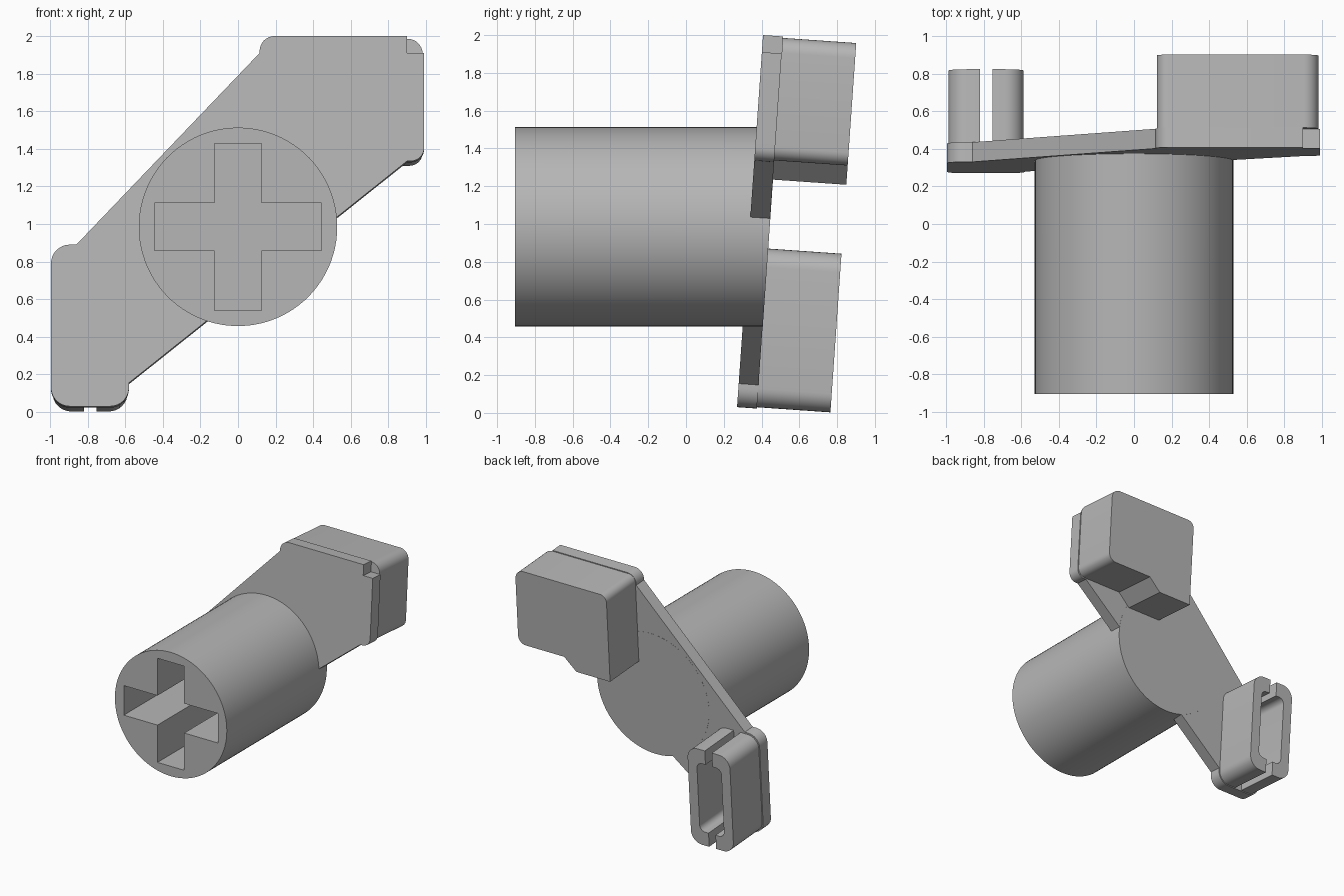
import bpy, bmesh
from math import radians, sin, cos, tan
from mathutils import Vector

if "Cube" in bpy.data.objects:
    bpy.data.objects.remove(bpy.data.objects["Cube"], do_unlink=True)

TILT = radians(4)
AXIS_Z = 0.985            # height of the barrel axis
PLATE_Y = 0.337           # front face of the plate at that height
PLATE_T = 0.105
PLUG_END = 0.495

grey = bpy.data.materials.new("plain grey")
grey.use_nodes = True
grey.diffuse_color = (0.47, 0.47, 0.47, 1)
grey.node_tree.nodes["Principled BSDF"].inputs["Base Color"].default_value = (0.47, 0.47, 0.47, 1)


def rounded(points, steps=8):
    """Outline from (x, z[, radius]) corners; a radius rounds that corner."""
    out = []
    for i, p in enumerate(points):
        c = Vector(p[:2])
        if len(p) < 3:
            out.append(c)
            continue
        a = (Vector(points[i - 1][:2]) - c).normalized() * p[2]
        b = (Vector(points[(i + 1) % len(points)][:2]) - c).normalized() * p[2]
        for s in range(steps + 1):
            t = s / steps * radians(90)
            out.append(c + a * (1 - sin(t)) + b * (1 - cos(t)))
    return out


def prism(name, outline, y0, y1, tilted=True):
    """Extrude an x-z outline along y, optionally in the tilted plate frame."""
    bm = bmesh.new()
    face = bm.faces.new([bm.verts.new((p.x, y0, p.y)) for p in outline])
    ext = bmesh.ops.extrude_face_region(bm, geom=[face])["geom"]
    bmesh.ops.translate(bm, vec=(0, y1 - y0, 0),
                        verts=[v for v in ext if isinstance(v, bmesh.types.BMVert)])
    bmesh.ops.recalc_face_normals(bm, faces=bm.faces)
    mesh = bpy.data.meshes.new(name)
    bm.to_mesh(mesh)
    bm.free()
    ob = bpy.data.objects.new(name, mesh)
    bpy.context.collection.objects.link(ob)
    mesh.materials.append(grey)
    ob.location.z = AXIS_Z
    if tilted:
        ob.location.y = PLATE_Y
        ob.rotation_euler.x = -TILT
    return ob


def select(ob):
    bpy.ops.object.select_all(action="DESELECT")
    ob.select_set(True)
    bpy.context.view_layer.objects.active = ob


# Slanted plate joining the two blocks, with a notched upper corner
plate = prism("plate", rounded([
    (-0.995, -0.957, 0.1), (-0.58, -0.957, 0.1), (-0.58, -0.832),
    (0.9, 0.351), (0.99, 0.351, 0.07), (0.99, 0.927), (0.9, 0.927),
    (0.9, 1.0175), (0.115, 1.0175, 0.08), (0.115, 0.927),
    (-0.86, -0.095), (-0.995, -0.095, 0.1)]), 0, PLATE_T)

# Solid upper block with a stepped underside
block = prism("upper_block", rounded([
    (0.122, 0.258), (0.44, 0.258), (0.55, 0.36), (0.982, 0.36, 0.07),
    (0.982, 1.01, 0.08), (0.122, 1.01, 0.06)]), PLATE_T, PLUG_END)

# Split hollow plug made of two mirrored halves
half = [(0.033, -0.95), (0.2, -0.95, 0.1), (0.2, -0.108, 0.1), (0.033, -0.108),
        (0.033, -0.23), (0.115, -0.23, 0.05), (0.115, -0.83, 0.05), (0.033, -0.83)]
plugs = []
for name, side in (("plug_half_left", 1), ("plug_half_right", -1)):
    pts = [(-0.787 + side * p[0],) + p[1:] for p in half]
    plugs.append(prism(name, rounded(pts), PLATE_T, PLUG_END))

# Barrel, its back end sheared flush with the back of the plate
R = 0.528
ring = [Vector((R * cos(radians(a)), R * sin(radians(a)))) for a in range(0, 360, 4)]
barrel = prism("barrel", ring, -0.905, 0.4, tilted=False)
for v in barrel.data.vertices:
    if v.co.y > 0:
        v.co.y = PLATE_Y + (PLATE_T + 0.001) / cos(TILT) + v.co.z * tan(TILT)

# Cross-shaped socket cut into the front of the barrel
W, L = 0.126, 0.444
cross = [Vector(p) for p in (
    (W, -L), (W, -W), (L, -W), (L, W), (W, W), (W, L),
    (-W, L), (-W, W), (-L, W), (-L, -W), (-W, -W), (-W, -L))]
cutter = prism("socket_cutter", cross, -1.1, 0.2, tilted=False)
cutter.hide_render = True
select(barrel)
cut = barrel.modifiers.new("socket", "BOOLEAN")
cut.operation = "DIFFERENCE"
cut.solver = "EXACT"
cut.object = cutter
bpy.ops.object.modifier_apply(modifier=cut.name)
bpy.data.objects.remove(cutter, do_unlink=True)

for ob in [plate, block, barrel] + plugs:
    select(ob)
    bpy.ops.object.shade_smooth_by_angle(angle=radians(30))
